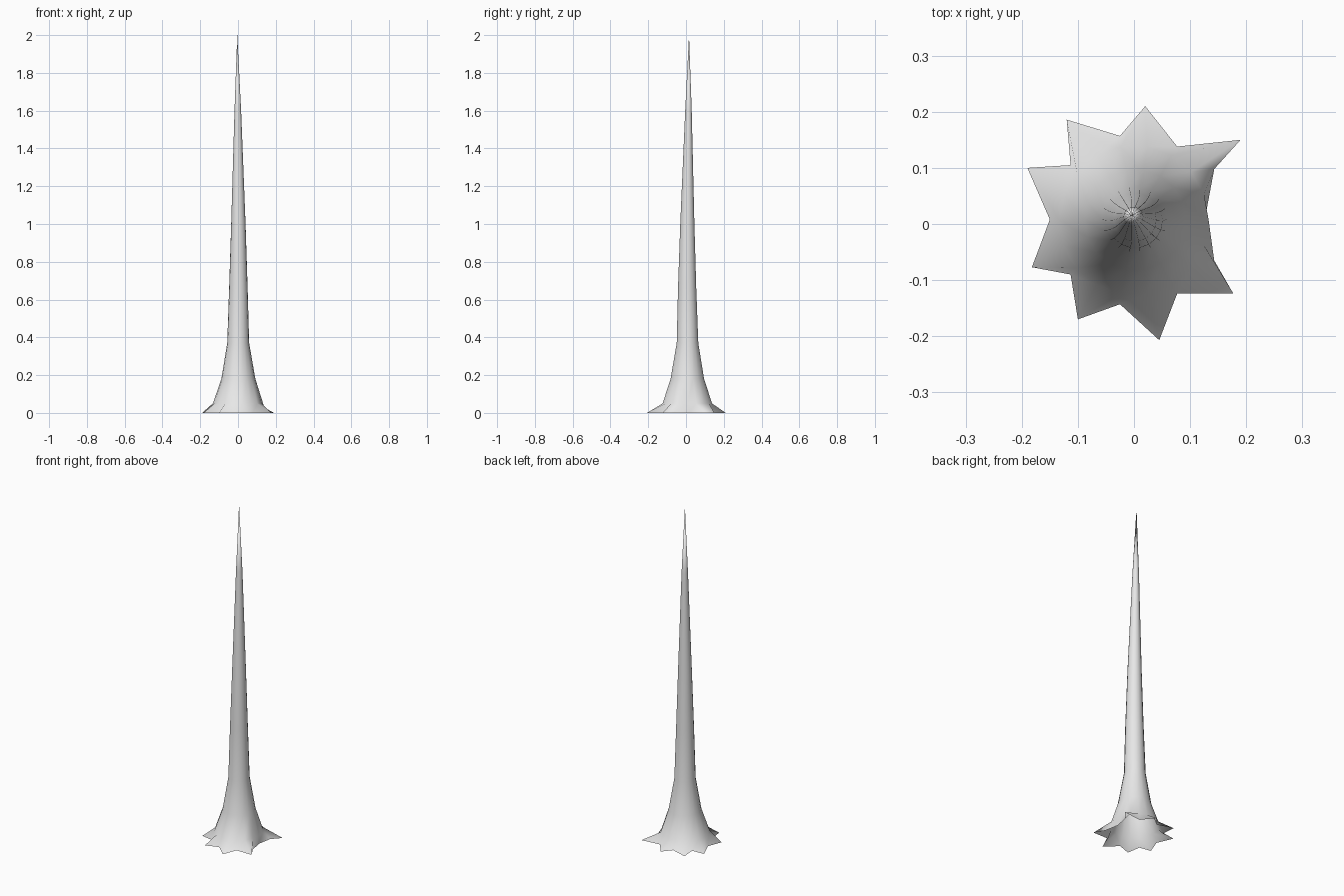
import bpy, bmesh, math
from mathutils import Vector

cube = bpy.data.objects.get("Cube")
if cube:
    bpy.data.objects.remove(cube, do_unlink=True)

SIDES = 18

grey = bpy.data.materials.new("light_grey")
grey.use_nodes = True
colour = (0.8, 0.8, 0.8, 1)
grey.diffuse_color = colour
grey.node_tree.nodes["Principled BSDF"].inputs["Base Color"].default_value = colour

# Jagged foot outline, anticlockwise from the +x side
foot = [(0.128, 0.018), (0.143, 0.098), (0.19, 0.15), (0.077, 0.138),
        (0.02, 0.21), (-0.025, 0.157), (-0.12, 0.186), (-0.113, 0.105),
        (-0.19, 0.10), (-0.15, 0.008), (-0.182, -0.077), (-0.113, -0.09),
        (-0.10, -0.17), (-0.025, -0.143), (0.045, -0.207), (0.077, -0.124),
        (0.177, -0.124), (0.143, -0.065)]

# Shaft rings: height, radius, centre x, centre y
rings = [(0.05, 0.133, 0, 0.007), (0.18, 0.09, 0.002, 0.007),
         (0.37, 0.058, 0.001, 0.008), (0.66, 0.049, 0.002, 0.006),
         (1.0, 0.038, 0.002, 0.007), (1.6, 0.0175, -0.001, 0.013)]

bm = bmesh.new()
loops = [[bm.verts.new((x, y, 0)) for x, y in foot]]
for z, r, cx, cy in rings:
    loops.append([bm.verts.new((cx + r * math.cos(math.tau * i / SIDES),
                                cy + r * math.sin(math.tau * i / SIDES), z))
                  for i in range(SIDES)])
tip = bm.verts.new(Vector((-0.004, 0.016, 2)))

# Skin between neighbouring rings, closed to a point at the top, open below
for low, high in zip(loops, loops[1:]):
    for i in range(SIDES):
        j = (i + 1) % SIDES
        bm.faces.new((low[i], low[j], high[j], high[i]))
for i in range(SIDES):
    bm.faces.new((loops[-1][i], loops[-1][(i + 1) % SIDES], tip))
for face in bm.faces:
    face.smooth = True

mesh = bpy.data.meshes.new("spike")
bm.to_mesh(mesh)
bm.free()
mesh.materials.append(grey)
spike = bpy.data.objects.new("spike", mesh)
bpy.context.collection.objects.link(spike)
